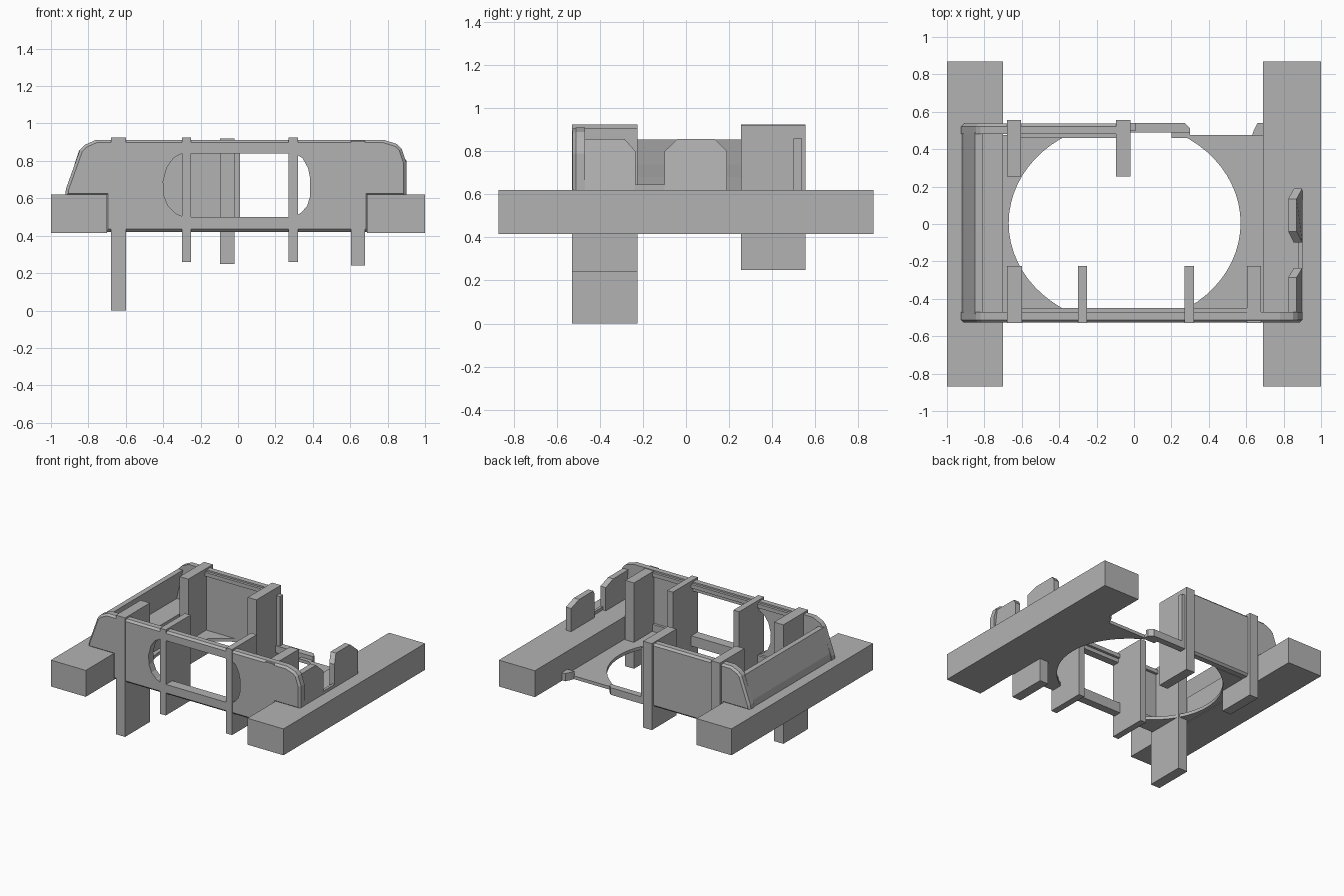
import bpy, bmesh, math

if "Cube" in bpy.data.objects:
    bpy.data.objects.remove(bpy.data.objects["Cube"])

grey = bpy.data.materials.new("plain grey")
grey.diffuse_color = (0.45, 0.45, 0.45, 1)
grey.use_nodes = True
grey.node_tree.nodes["Principled BSDF"].inputs["Base Color"].default_value = grey.diffuse_color


def finish(name, bm):
    bmesh.ops.recalc_face_normals(bm, faces=bm.faces)
    me = bpy.data.meshes.new(name)
    bm.to_mesh(me)
    bm.free()
    me.materials.append(grey)
    ob = bpy.data.objects.new(name, me)
    bpy.context.collection.objects.link(ob)
    return ob


def prism(name, pts, axis, a, b, bevel=0.0):
    """Extrude a 2D outline along an axis from a to b; optionally chamfer the rim at a."""
    place = {'x': lambda p, t: (t, p[0], p[1]),
             'y': lambda p, t: (p[0], t, p[1]),
             'z': lambda p, t: (p[0], p[1], t)}[axis]
    bm = bmesh.new()
    va = [bm.verts.new(place(p, a)) for p in pts]
    vb = [bm.verts.new(place(p, b)) for p in pts]
    cap = bm.faces.new(va)
    bm.faces.new(vb)
    n = len(pts)
    for i in range(n):
        j = (i + 1) % n
        bm.faces.new((va[i], va[j], vb[j], vb[i]))
    bmesh.ops.recalc_face_normals(bm, faces=bm.faces)
    if bevel:
        bmesh.ops.bevel(bm, geom=list(cap.edges), offset=bevel, segments=1,
                        affect='EDGES', clamp_overlap=True)
    return finish(name, bm)


def box(name, x0, x1, y0, y1, z0, z1):
    return prism(name, [(x0, y0), (x1, y0), (x1, y1), (x0, y1)], 'z', z0, z1)


def cut(ob, cutter):
    m = ob.modifiers.new("cut", 'BOOLEAN')
    m.operation, m.solver, m.object = 'DIFFERENCE', 'EXACT', cutter
    bpy.context.view_layer.objects.active = ob
    bpy.ops.object.modifier_apply(modifier=m.name)
    bpy.data.objects.remove(cutter)


# Side beams
box("left_beam", -1, -0.70, -0.87, 0.87, 0.415, 0.62)
box("right_beam", 0.69, 1, -0.87, 0.87, 0.415, 0.62)

# Floor plate with a clipped oval opening
floor = box("floor_plate", -0.71, 0.70, -0.50, 0.475, 0.42, 0.445)
oval = []
for i in range(64):
    t = 2 * math.pi * i / 64
    oval.append((-0.05 + 0.62 * math.cos(t),
                 max(-0.45, 0.005 + 0.54 * math.sin(t))))
clipped = [p for p in oval if p[1] > -0.45]
k = next(i for i in range(64) if oval[i][1] <= -0.45)
clipped[k:k] = [(-0.385, -0.45), (0.285, -0.45)]
cut(floor, prism("oval_cutter", clipped, 'z', 0.3, 0.6))

# Front wall with rounded shoulders and a wide window
left_end = [(-0.71, 0.42), (-0.71, 0.61), (-0.925, 0.61), (-0.92, 0.65),
            (-0.845, 0.86), (-0.82, 0.885), (-0.76, 0.912)]
right_end = [(0.78, 0.912), (0.85, 0.89), (0.875, 0.865), (0.90, 0.79),
             (0.90, 0.61), (0.70, 0.61), (0.70, 0.42)]
front = prism("front_wall", left_end + right_end, 'y', -0.527, -0.47, 0.015)
window = [(-0.29, 0.50), (-0.335, 0.52), (-0.375, 0.56), (-0.397, 0.615),
          (-0.40, 0.69), (-0.38, 0.765), (-0.345, 0.815), (-0.30, 0.84),
          (0.30, 0.84), (0.345, 0.815), (0.375, 0.76), (0.385, 0.71),
          (0.385, 0.61), (0.37, 0.56), (0.34, 0.525), (0.30, 0.50)]
cut(front, prism("window_cutter", window, 'y', -0.7, -0.3))
box("front_top_rail", -0.64, 0.64, -0.475, -0.45, 0.87, 0.90)
box("front_sill", -0.64, 0.68, -0.475, -0.45, 0.42, 0.50)

# Back wall covers the left half only
prism("back_wall", left_end + [(-0.06, 0.912), (-0.06, 0.42)], 'y', 0.537, 0.48, 0.015)
box("back_top_rail", -0.66, -0.07, 0.46, 0.485, 0.87, 0.90)
box("back_wall_stub", -0.03, 0.01, 0.50, 0.54, 0.42, 0.86)
prism("back_sill", [(-0.05, 0.49), (0.30, 0.49), (0.30, 0.51), (0.27, 0.54), (-0.05, 0.54)],
      'z', 0.42, 0.475)
box("sill_joint", 0.20, 0.30, 0.46, 0.50, 0.42, 0.445)
prism("back_corner_stub", [(0.63, 0.47), (0.70, 0.47), (0.70, 0.54), (0.66, 0.54), (0.64, 0.50)],
      'z', 0.42, 0.48)

# Sloping left end wall
prism("left_end_wall", [(-0.92, 0.61), (-0.91, 0.67), (-0.85, 0.855), (-0.81, 0.855),
                        (-0.835, 0.74), (-0.85, 0.68), (-0.865, 0.61)],
      'y', -0.48, 0.49)

# Right end wall: two chamfered tabs leaning inward at the top, with a low link
def tab(name, outline):
    ob = prism(name, outline, 'x', 0.90, 0.855)
    for v in ob.data.vertices:
        if v.co.z > 0.82:
            v.co.x -= 0.03


tab("right_front_tab", [(-0.48, 0.61), (-0.235, 0.61), (-0.235, 0.80),
                        (-0.285, 0.857), (-0.48, 0.857)])
tab("right_middle_tab", [(-0.10, 0.61), (0.19, 0.61), (0.19, 0.80), (0.135, 0.857),
                         (-0.04, 0.857), (-0.10, 0.80)])
box("right_link", 0.88, 0.90, -0.24, -0.09, 0.61, 0.645)

# Upright fins: x0, x1, bottom, top
for i, (x0, x1, z0, z1) in enumerate([(-0.68, -0.60, 0.0, 0.925),
                                      (-0.30, -0.25, 0.26, 0.925),
                                      (0.27, 0.32, 0.26, 0.925),
                                      (0.605, 0.68, 0.24, 0.907)]):
    box(f"front_fin_{i + 1}", x0, x1, -0.53, -0.225, z0, z1)
for i, (x0, x1, z0, z1) in enumerate([(-0.68, -0.605, 0.255, 0.925),
                                      (-0.095, -0.02, 0.248, 0.92)]):
    box(f"back_fin_{i + 1}", x0, x1, 0.255, 0.555, z0, z1)
